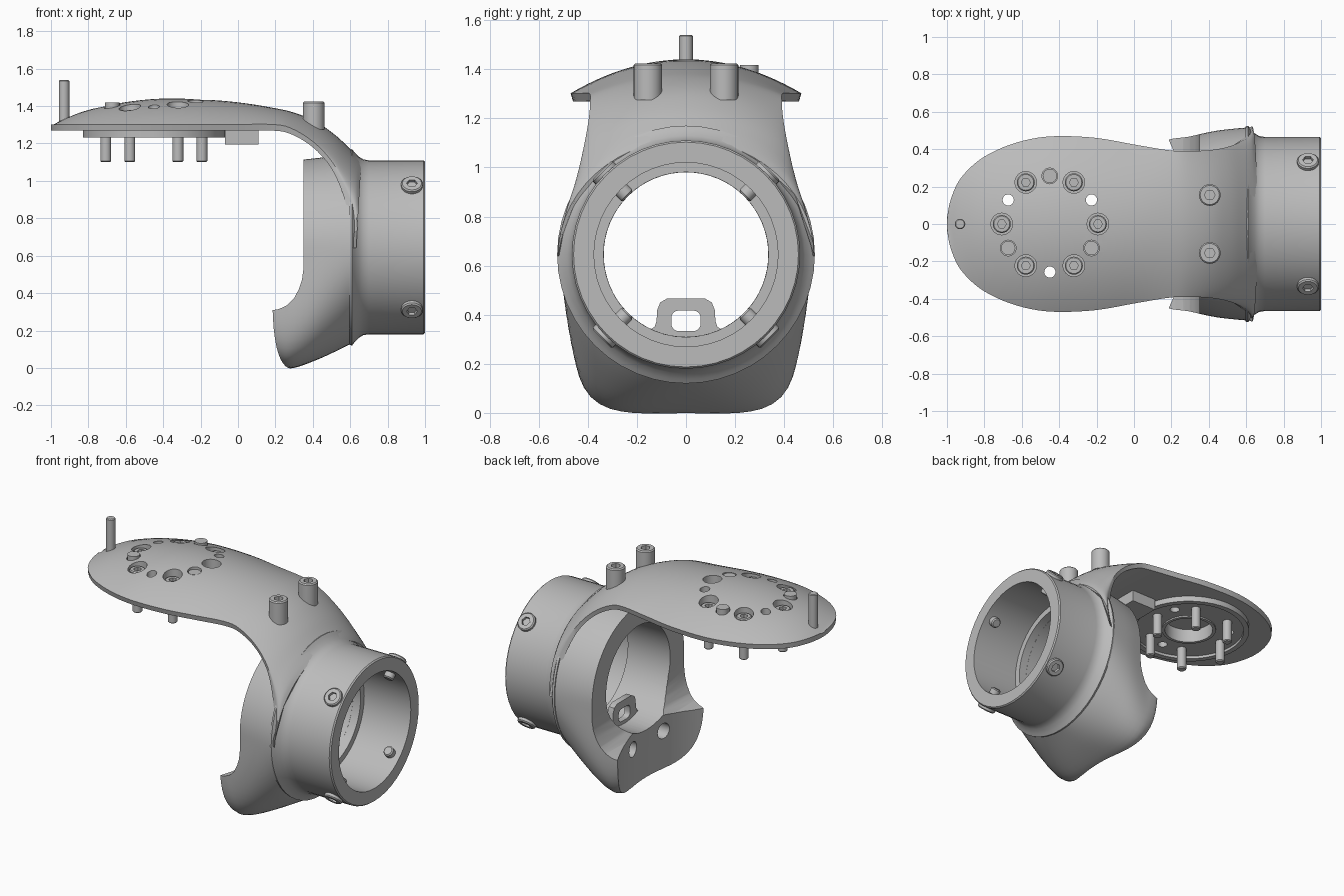
import bpy, bmesh
from math import sin, cos, pi, radians
from mathutils import Vector, Matrix

cube = bpy.data.objects.get("Cube")
if cube:
    bpy.data.objects.remove(cube)

grey = bpy.data.materials.new("plain_grey")
grey.use_nodes = True
grey.diffuse_color = (0.5, 0.5, 0.5, 1)
grey.node_tree.nodes["Principled BSDF"].inputs["Base Color"].default_value = (0.5, 0.5, 0.5, 1)

X, Z = Vector((1, 0, 0)), Vector((0, 0, 1))


def finish(name, bm):
    bmesh.ops.recalc_face_normals(bm, faces=bm.faces)
    mesh = bpy.data.meshes.new(name)
    bm.to_mesh(mesh)
    bm.free()
    mesh.materials.append(grey)
    obj = bpy.data.objects.new(name, mesh)
    bpy.context.collection.objects.link(obj)
    return obj


def skin(name, rings, closed=False):
    """Join equal rings of points with quads, capping or closing the ends."""
    bm = bmesh.new()
    loops = [[bm.verts.new(p) for p in ring] for ring in rings]
    pairs = list(zip(loops, loops[1:]))
    if closed:
        pairs.append((loops[-1], loops[0]))
    else:
        bm.faces.new(loops[0])
        bm.faces.new(loops[-1])
    for a, b in pairs:
        n = len(a)
        for i in range(n):
            bm.faces.new((a[i], a[(i + 1) % n], b[(i + 1) % n], b[i]))
    return finish(name, bm)


def lathe(name, profile, origin=(0, 0, 0), axis=Z, seg=32, closed=False, hex_rings=0):
    """Revolve (radius, height) points; the first hex_rings become hexagons."""
    m = Matrix.Translation(origin) @ Vector(axis).to_track_quat('Z', 'Y').to_matrix().to_4x4()
    rings = []
    for k, (r, h) in enumerate(profile):
        ring = []
        for i in range(seg):
            a = 2 * pi * i / seg
            q = r
            if k < hex_rings:
                q = r * cos(pi / 6) / cos(a % (pi / 3) - pi / 6)
            ring.append(m @ Vector((q * cos(a), q * sin(a), h)))
        rings.append(ring)
    return skin(name, rings, closed)


def rod(name, origin, axis, r, low, high, seg=24):
    return lathe(name, [(r, low), (r, high)], origin, axis, seg)


def screw(name, origin, axis, r, head, shaft_r, length):
    """Socket screw whose head top sits on origin and whose shaft runs back along axis."""
    s, b = r * 0.5, r * 0.12
    lathe(name, [(s, -head * 0.6), (s, 0), (r - b, 0), (r, -b), (r, -head),
                 (shaft_r, -head), (shaft_r, b - length), (shaft_r - b, -length)],
          origin, axis, 24, hex_rings=2)


def prism(name, points, axis, low, high):
    """Extrude a 2D outline along x (points are y, z) or y (points are x, z)."""
    def place(p, d):
        return (d, p[0], p[1]) if axis == 'x' else (p[0], d, p[1])
    return skin(name, [[place(p, d) for p in points] for d in (low, high)])


def cut(obj, cutter, keep=False):
    cutter.hide_render = True
    mod = obj.modifiers.new("cut", 'BOOLEAN')
    mod.operation = 'DIFFERENCE'
    mod.solver = 'EXACT'
    mod.object = cutter
    bpy.context.view_layer.objects.active = obj
    bpy.ops.object.modifier_apply(modifier=mod.name)
    if not keep:
        bpy.data.objects.remove(cutter)


def smooth_rows(rows, steps):
    """Catmull-Rom interpolation through rows of numbers."""
    out = []
    for i in range(len(rows) - 1):
        a, b, c, d = (rows[max(0, min(len(rows) - 1, i + k))] for k in (-1, 0, 1, 2))
        for s in range(steps):
            t = s / steps
            out.append([q + t / 2 * (r - p + t * (2 * p - 5 * q + 4 * r - u + t * (3 * (q - r) + u - p)))
                        for p, q, r, u in zip(a, b, c, d)])
    return out + [list(rows[-1])]


# Arm shell: domed plate that bends down around the tube
plate = [(-1, .03, 1.295), (-.98, .13, 1.305), (-.93, .24, 1.33), (-.83, .34, 1.37), (-.7, .41, 1.403),
         (-.55, .455, 1.428), (-.4, .47, 1.44), (-.2, .46, 1.436), (0, .425, 1.42), (.18, .395, 1.392)]
# edge x, half width, edge z, crown x, crown z, arc power, underside rise
rows = [(x, w, 1.28, x, z, 2, 0) for x, w, z in plate]
rows += [(.28, .39, 1.262, .3, 1.365, 2, .05), (.4, .395, 1.19, .42, 1.315, 1.8, .2),
         (.5, .415, 1.08, .52, 1.245, 1.5, .4), (.57, .45, .93, .59, 1.18, 1.2, .6),
         (.605, .49, .78, .635, 1.135, 1.05, .7), (.61, .522, .64, .66, 1.112, 1, .8)]
N = 28
rings = []
for xe, w, ze, xc, zc, p, rise in smooth_rows(rows, 4):
    turn = max(0, min(1, rise / .8))
    dx, dz = .022 * turn, .022 * (1 - turn)
    top, under = [], []
    for i in range(N + 1):
        t = pi * (i / N - .5)
        c = max(0, cos(t)) ** p
        top.append((xe + dx + (xc - xe - dx) * c, w * sin(t), ze + dz + (zc - ze - dz) * c))
        under.append((xe - dx / 2 + (xc - xe) * c * rise, w * .98 * sin(t), ze - dz / 2 + (zc - ze) * c * rise))
    rings.append(top + under[::-1])
arm = skin("arm_shell", rings)

# Mounting disc under the plate
mid = Vector((-.45, 0, 0))
disc = lathe("mount_disc", [(.15, 1.28), (.38, 1.28), (.38, 1.232), (.345, 1.232), (.345, 1.25),
                            (.17, 1.25), (.17, 1.24), (.15, 1.24)], mid, Z, 48, closed=True)
cut(arm, rod("centre_recess", mid, Z, .15, 1.2, 1.33, 48))

# Bolt circle: screws, raised plugs and through holes
for i in range(12):
    a = radians(30 * i)
    pos = mid + Vector((cos(a), sin(a), 0)) * .257
    if i % 2 == 0:
        cut(arm, rod("counterbore", pos, Z, .058, 1.34, 1.6))
        screw("plate_screw", pos + Z * 1.38, Z, .048, .05, .029, .28)
    elif i in (3, 7, 11):
        cut(arm, rod("plug_pocket", pos, Z, .042, 1.33, 1.6))
        rod("plate_plug", pos, Z, .038, 1.32, 1.418)
    else:
        hole = rod("through_hole", pos, Z, .03, 1.1, 1.6)
        cut(arm, hole, keep=True)
        cut(disc, hole)

# Connector block, tip pin and top posts
prism("connector_block", [(-.07, 1.195), (.11, 1.195), (.11, 1.29), (-.07, 1.29)], 'y', -.12, .12)
lathe("tip_pin", [(.028, 1.28), (.028, 1.535), (.023, 1.54)], (-.93, 0, 0), Z, 20)
for side in (-1, 1):
    screw("top_post", Vector((.405, side * .155, 1.424)), Z, .058, .15, .03, .18)

# Tube with flared collar
AX = Vector((0, 0, .645))
lathe("tube", [(.375, 1), (.458, 1), (.465, .992), (.465, .7), (.47, .67), (.485, .645), (.508, .623),
               (.525, .61), (.522, .597), (.336, .597), (.336, .66), (.375, .66)], AX, X, 48, closed=True)
for i in range(4):
    a = radians(45 + 90 * i)
    d = Vector((0, cos(a), sin(a)))
    screw("tube_screw", AX + X * .93 + d * .485, d, .058, .03, .032, .15)

# Cradle: round at the tube, squared off towards its foot
# x, half width, depth, squareness, upper radius
stations = smooth_rows([(.165, .44, .53, 5, .44), (.19, .457, .6, 5, .45), (.235, .463, .637, 5, .458),
                        (.3, .47, .645, 4.6, .464), (.45, .5, .59, 3, .48), (.605, .516, .515, 2, .5)], 4)
rings = []
for x, wide, deep, n, up in stations:
    ring = []
    for i in range(96):
        a = 2 * pi * i / 96
        e, b = (2, up) if a < pi else (n, deep)
        r = (abs(cos(a) / wide) ** e + abs(sin(a) / b) ** e) ** (-1 / e)
        ring.append((x, r * cos(a), .645 + r * sin(a)))
    rings.append(ring)
cradle = skin("cradle", rings)
step = [(.35, 1.4), (.35, .53), (.342, .47), (.325, .42), (.298, .37), (.262, .335), (.22, .315), (.18, .308),
        (-.1, .305), (-.1, 1.4)]
cut(cradle, prism("step_cutter", step, 'y', -.8, .8))
cut(cradle, rod("saddle_cutter", (-.727, 0, 0), Z, 1.017, -.5, .6, 192))
cut(cradle, rod("bore_cutter", AX, X, .335, -.2, .9, 64))
for side in (-1, 1):
    cut(cradle, rod("foot_hole", (0, side * .16, .245), X, .05, .1, .42))

# Slotted lug on the bore floor
half = [(.16, .29), (.155, .335), (.128, .35), (.12, .375), (.117, .42), (.105, .45), (.075, .467)]
lug = prism("slotted_lug", half + [(-y, z) for y, z in half[::-1]], 'x', .45, .49)
slot = [(sx * .03 + .03 * cos(a), .375 + sz * .012 + .03 * sin(a))
        for sx, sz, q in ((1, 1, 0), (-1, 1, 1), (-1, -1, 2), (1, -1, 3))
        for a in [pi / 2 * (q + k / 4) for k in range(5)]]
cut(lug, prism("slot_cutter", slot, 'x', .4, .6))

# Smooth shading with crisp edges
bpy.ops.object.select_all(action='DESELECT')
for obj in bpy.context.scene.objects:
    if obj.type == 'MESH' and grey.name in obj.data.materials:
        obj.select_set(True)
        bpy.context.view_layer.objects.active = obj
bpy.ops.object.shade_smooth_by_angle(angle=radians(35))
